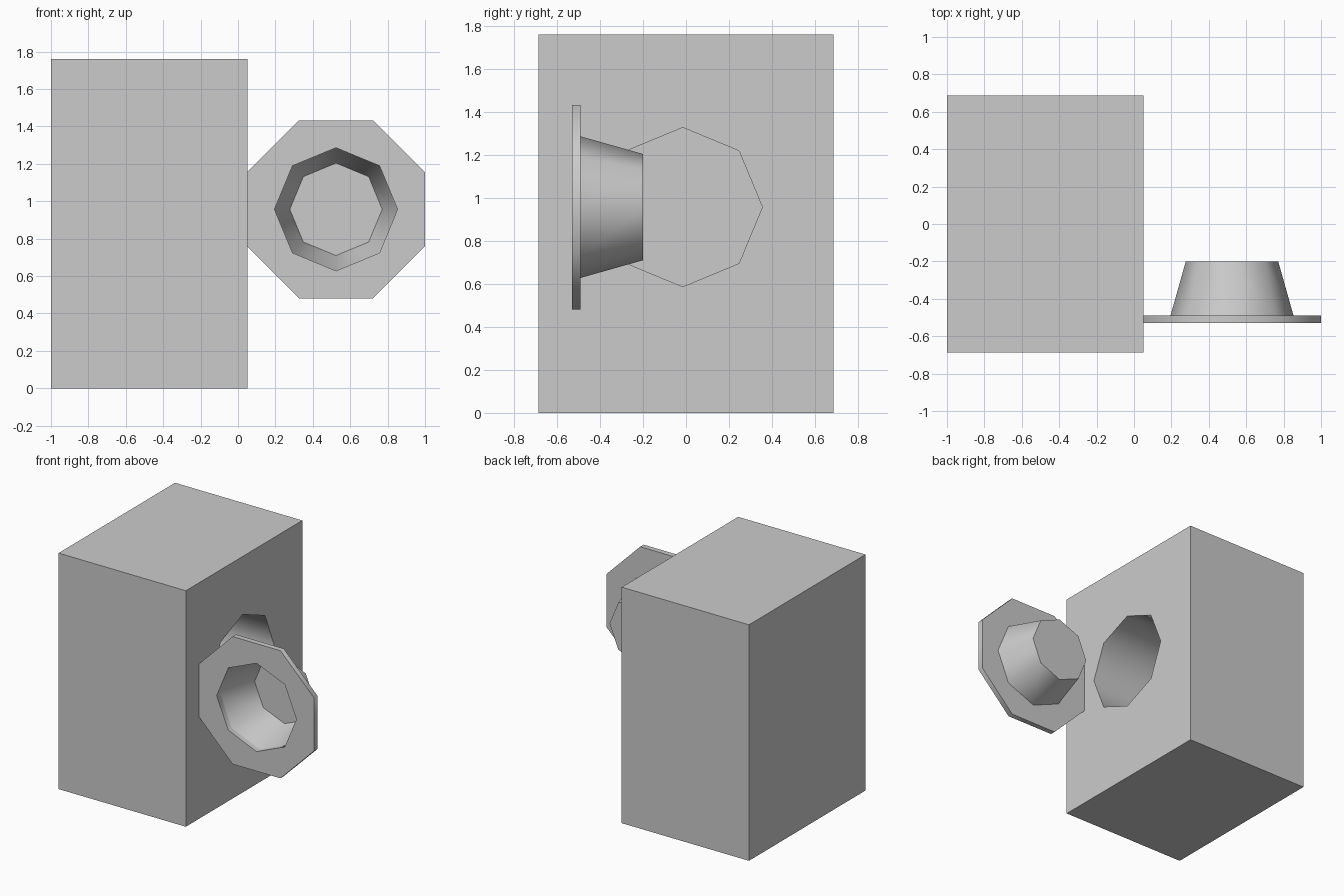
import bpy, bmesh
from math import cos, sin, pi, radians

if "Cube" in bpy.data.objects:
    bpy.data.objects.remove(bpy.data.objects["Cube"])

SIDES = 8

def finish(name, bm, smooth=50):
    bmesh.ops.recalc_face_normals(bm, faces=bm.faces[:])
    me = bpy.data.meshes.new(name)
    bm.to_mesh(me)
    bm.free()
    ob = bpy.data.objects.new(name, me)
    bpy.context.collection.objects.link(ob)
    bpy.ops.object.select_all(action='DESELECT')
    ob.select_set(True)
    bpy.context.view_layer.objects.active = ob
    bpy.ops.object.shade_smooth_by_angle(angle=radians(smooth))
    return ob

def octagon(bm, place, r, turn=0.0):
    """Eight vertices on a circle; place maps 2D (u, v) to 3D."""
    return [bm.verts.new(place(r * cos(2 * pi * i / SIDES + turn),
                               r * sin(2 * pi * i / SIDES + turn)))
            for i in range(SIDES)]

def loop_edges(bm, ring):
    return [bm.edges.get((a, b)) or bm.edges.new((a, b))
            for a, b in zip(ring, ring[1:] + ring[:1])]

def skin(bm, a, b, twisted=False):
    """Join two rings with quads, or triangles when b is turned half a step."""
    for i in range(SIDES):
        j = (i + 1) % SIDES
        if twisted:
            bm.faces.new((a[i], a[j], b[i]))
            bm.faces.new((a[j], b[j], b[i]))
        else:
            bm.faces.new((a[i], a[j], b[j], b[i]))

ZC = 0.957  # height of the port and the door centre

# Cabinet: box with an octagonal drum recess in its right side
X0, X1, Y, H = -1.0, 0.05, 0.686, 1.76
bm = bmesh.new()
corners = [(-Y, 0), (Y, 0), (Y, H), (-Y, H)]
left = [bm.verts.new((X0, y, z)) for y, z in corners]
right = [bm.verts.new((X1, y, z)) for y, z in corners]
bm.faces.new(left)
for i in range(4):
    j = (i + 1) % 4
    bm.faces.new((left[i], left[j], right[j], right[i]))
rim = octagon(bm, lambda u, v: (X1, u - 0.015, v + ZC), 0.37)
edges = loop_edges(bm, right) + loop_edges(bm, rim)
bmesh.ops.triangle_fill(bm, edges=edges, use_beauty=True, normal=(1, 0, 0))
back = octagon(bm, lambda u, v: (X1 - 0.6, u - 0.015, v + ZC), 0.37)
skin(bm, rim, back)
bm.faces.new(back)
finish("cabinet", bm)

# Open door: octagonal flange with a hole turned half a step
XC, YF, YB = 0.524, -0.53, -0.49

def door(y):
    return lambda u, v: (XC + u, y, ZC + v)

bm = bmesh.new()
inner_f, inner_b = (octagon(bm, door(y), 0.329) for y in (YF, YB))
outer_f, outer_b = (octagon(bm, door(y), 0.515, pi / SIDES) for y in (YF, YB))
skin(bm, inner_f, outer_f, True)
skin(bm, inner_b, outer_b, True)
skin(bm, outer_f, outer_b)
skin(bm, inner_f, inner_b)
finish("door_flange", bm)

# Door bowl: tapered cup behind the flange, open to the front
bm = bmesh.new()
mouth = octagon(bm, door(YB), 0.329)
base = octagon(bm, door(-0.2), 0.247)
skin(bm, mouth, base)
bm.faces.new(base)
finish("door_bowl", bm)
